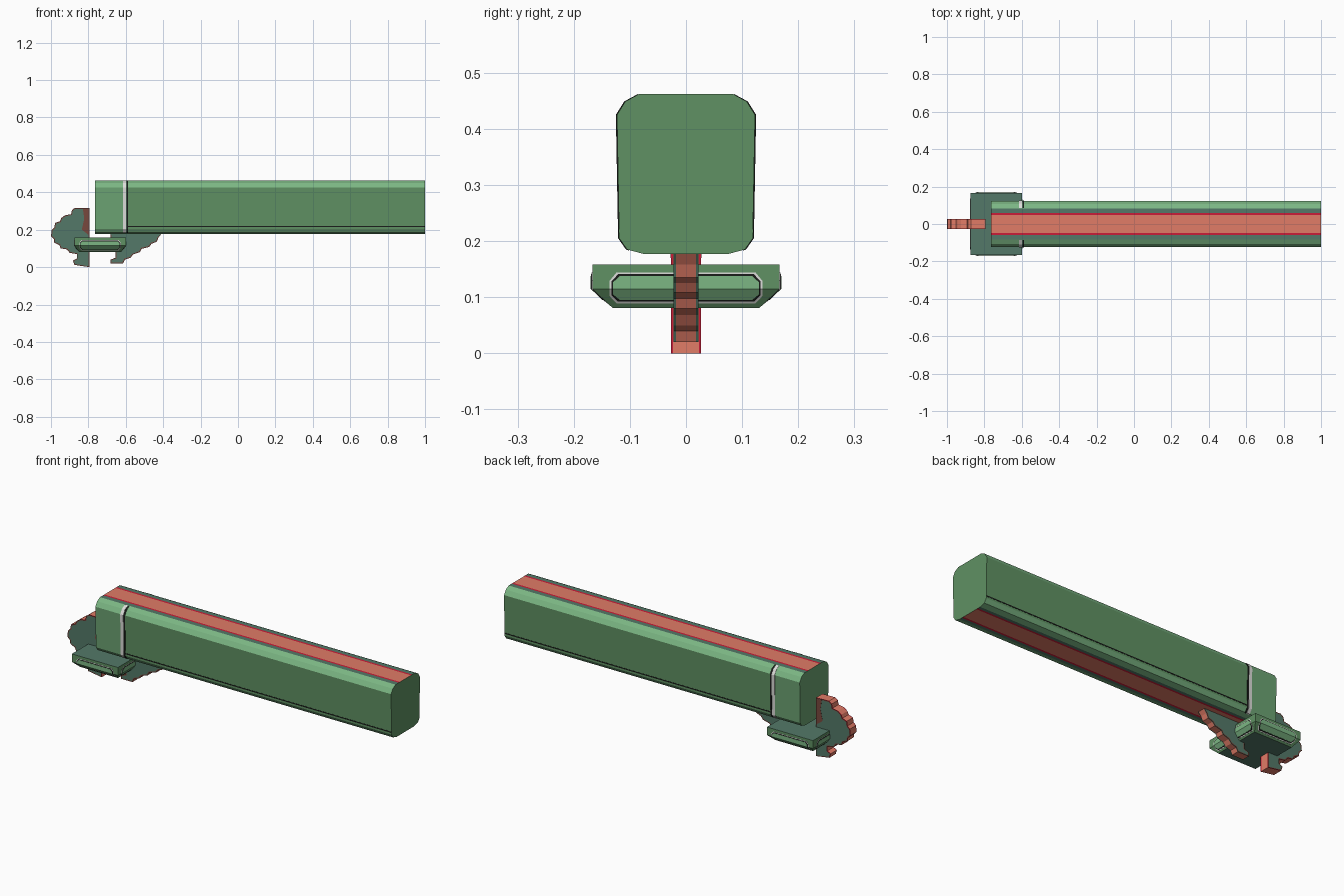
import bpy, bmesh

if "Cube" in bpy.data.objects:
    bpy.data.objects.remove(bpy.data.objects["Cube"])

def mat(name, r, g, b):
    m = bpy.data.materials.new(name)
    m.diffuse_color = (r, g, b, 1)
    m.use_nodes = True
    m.node_tree.nodes["Principled BSDF"].inputs["Base Color"].default_value = m.diffuse_color
    return m

GREEN = mat("green", 0.115, 0.285, 0.125)
LIGHT = mat("light_green", 0.15, 0.37, 0.17)
MINT = mat("mint_green", 0.20, 0.47, 0.23)
TEAL = mat("dark_teal", 0.088, 0.19, 0.14)
RED = mat("brick_red", 0.75, 0.20, 0.135)
CRIMSON = mat("crimson", 0.60, 0.012, 0.04)
BROWN = mat("brown", 0.19, 0.065, 0.048)
WHITE = mat("pale_grey", 0.72, 0.72, 0.70)
BLACK = mat("black", 0.01, 0.012, 0.01)

def finish(name, bm, mats):
    me = bpy.data.meshes.new(name)
    bm.to_mesh(me)
    bm.free()
    for m in mats:
        me.materials.append(m)
    ob = bpy.data.objects.new(name, me)
    bpy.context.collection.objects.link(ob)
    return ob

def loft(name, rings, mats, rule=None, rim=0):
    """Skin a list of equal-length rings and cap both ends; rim insets the caps."""
    bm = bmesh.new()
    rows = [[bm.verts.new(p) for p in r] for r in rings]
    n = len(rows[0])
    for a, b in zip(rows, rows[1:]):
        for i in range(n):
            bm.faces.new((a[i], a[(i + 1) % n], b[(i + 1) % n], b[i]))
    caps = [bm.faces.new(rows[0]), bm.faces.new(rows[-1])]
    bmesh.ops.recalc_face_normals(bm, faces=bm.faces)
    if rule:
        for f in bm.faces:
            f.material_index = rule(f)
    if rim:
        border = bmesh.ops.inset_region(bm, faces=caps, thickness=rim, use_even_offset=False)
        for f in border["faces"]:
            f.material_index = 3
    return finish(name, bm, mats)

# Beam cross-section, right half, mirrored; extra points split the colour stripes
half = [(0.047, 0.177), (0.058, 0.177), (0.075, 0.177), (0.105, 0.185),
        (0.119, 0.205), (0.123, 0.425), (0.108, 0.449), (0.084, 0.462),
        (0.058, 0.462), (0.047, 0.462)]
section = half + [(-y, z) for y, z in reversed(half)]

def ring(x):
    return [(x, y, z) for y, z in section]

def beam_rule(f):
    nz = abs(f.normal.z)
    if nz < 0.15:
        return 0
    if nz < 0.97:
        return 4
    y = abs(f.calc_center_median().y)
    return 1 if y < 0.045 else 2 if y < 0.058 else 3

stripes = [RED, CRIMSON, TEAL, MINT]
loft("beam", [ring(-0.59), ring(1.0)], [GREEN] + stripes, beam_rule)
loft("beam_rear_block", [ring(-0.765), ring(-0.59)], [LIGHT] + stripes, beam_rule)

# Thin painted bands around the flanks of the beam
def band(name, x0, x1, m):
    for s, side in ((1, "left"), (-1, "right")):
        outer = half[3:8]
        path = [(s * (y + 0.002), z) for y, z in outer]
        path += [(s * (y - 0.004), z - 0.002) for y, z in reversed(outer)]
        loft(f"{name}_{side}", [[(x, y, z) for y, z in path] for x in (x0, x1)], [m])

band("pale_band", -0.616, -0.598, WHITE)
band("dark_band", -0.597, -0.588, BLACK)

# Thin dark seam low along each flank, light strip under it
def seam(name, z0, z1, m):
    for s, side in ((1, "left"), (-1, "right")):
        loft(f"{name}_{side}", [[(x, s * 0.115, z0), (x, s * 0.1202, z0),
                                (x, s * 0.1202, z1), (x, s * 0.115, z1)]
                               for x in (-0.588, 0.999)], [m])

seam("flank_seam", 0.215, 0.221, BLACK)

# Base plate with chamfered underside
def rect(z, x0, x1, w):
    return [(x0, -w, z), (x1, -w, z), (x1, w, z), (x0, w, z)]

loft("base_plate", [rect(0.081, -0.85, -0.625, 0.131),
                    rect(0.115, -0.875, -0.60, 0.167),
                    rect(0.158, -0.875, -0.60, 0.167)],
     [GREEN, TEAL], lambda f: 1 if abs(f.normal.z) > 0.9 else 0)

# Light panels wrapped over the plate's wall and chamfer, with pale and dark rims
def panel(name, place, reach, length, slope):
    for tag, m, grow, lift in (("pale_rim", WHITE, 0.006, 0.001),
                               ("dark_rim", BLACK, 0.003, 0.002), ("panel", MINT, 0, 0.003)):
        top, low, r = 0.138 + grow, 0.095 - grow, reach + lift
        fall = (0.115 - low) * slope
        prof = [(r, top), (r, 0.115), (r - fall, low),
                (r - fall - 0.008, low), (r - 0.008, 0.115), (r - 0.008, top)]
        a = length + grow
        cuts = [(-a, 0.5), (-a + 0.012, 1), (a - 0.012, 1), (a, 0.5)]
        loft(f"{name}_{tag}", [[place(d, t, 0.115 + (z - 0.115) * k) if k == 1 else
                                place(d if z >= 0.115 else d + fall * 0.5, t,
                                      0.115 + (z - 0.115) * k) for d, z in prof]
                               for t, k in cuts], [m])

CX = -0.7375
for s, end, side in ((1, "front_end", "left_side"), (-1, "rear_end", "right_side")):
    panel(f"plate_{end}", lambda d, t, z: (CX + s * d, t, z), 0.1375, 0.130, 0.735)
    panel(f"plate_{side}", lambda d, t, z: (CX + t, s * d, z), 0.167, 0.105, 1.06)

# Flat scalloped cams: teal sides with brown borders, red rims with coloured edges
def cam(name, pts, w, edge):
    def rule(f):
        if abs(f.normal.y) > 0.9:
            return 1
        return 2 if abs(f.calc_center_median().y) > w - 0.005 else 0
    loft(name, [[(x, y, z) for x, z in pts] for y in (-w, -w + 0.004, w - 0.004, w)],
         [RED, TEAL, edge, BROWN], rule, rim=0.006)

cam("rear_cam", [(-0.795, 0.0), (-0.795, 0.315), (-0.872, 0.317), (-0.888, 0.305),
                 (-0.892, 0.283), (-0.925, 0.277), (-0.945, 0.262), (-0.952, 0.245),
                 (-0.978, 0.236), (-0.982, 0.212), (-0.996, 0.198), (-1.0, 0.165),
                 (-0.985, 0.15), (-0.982, 0.13), (-0.955, 0.118), (-0.948, 0.10),
                 (-0.915, 0.095), (-0.90, 0.076), (-0.862, 0.07), (-0.862, 0.045),
                 (-0.882, 0.035), (-0.875, 0.012)], 0.027, CRIMSON)
cam("front_cam", [(-0.682, 0.02), (-0.615, 0.02), (-0.605, 0.04), (-0.575, 0.05),
                  (-0.56, 0.068), (-0.525, 0.08), (-0.515, 0.098), (-0.475, 0.108),
                  (-0.462, 0.125), (-0.435, 0.135), (-0.425, 0.158), (-0.408, 0.18),
                  (-0.682, 0.18), (-0.682, 0.13), (-0.655, 0.12), (-0.655, 0.05),
                  (-0.682, 0.04)], 0.022, TEAL)

# Brown inlay plates on both faces of the rear cam
for s, side in ((1, "left"), (-1, "right")):
    shape = [(-0.796, 0.17), (-0.796, 0.314), (-0.83, 0.314), (-0.822, 0.26), (-0.835, 0.2)]
    loft(f"cam_inlay_{side}", [[(x, s * y, z) for x, z in shape] for y in (0.022, 0.028)],
         [BROWN])
